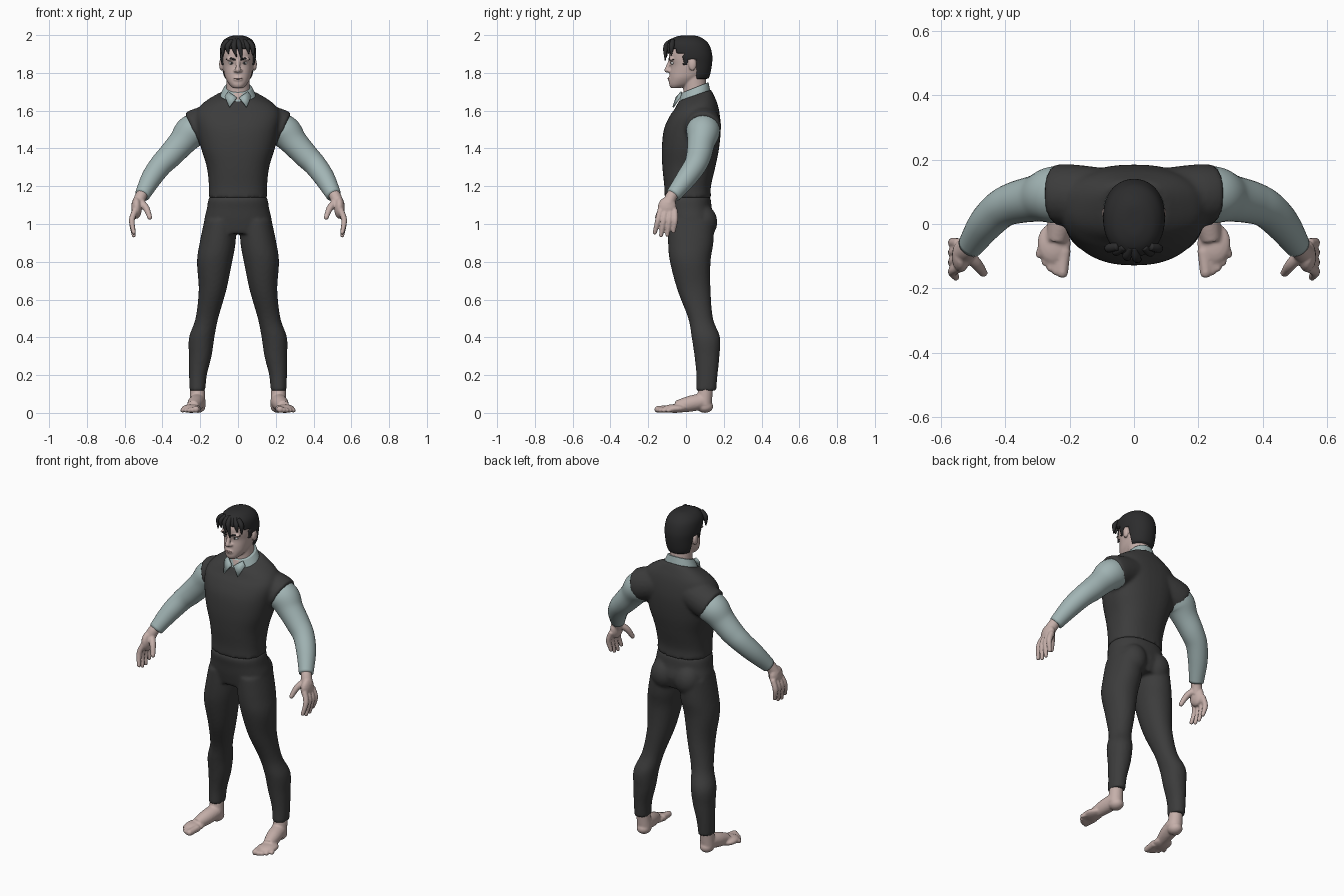
import bpy, bmesh, math
from mathutils import Vector, Matrix


def material(name, r, g, b):
    m = bpy.data.materials.new(name)
    m.diffuse_color = (r, g, b, 1)
    return m


SKIN = material("skin", 0.56, 0.43, 0.40)
LIP = material("lip", 0.42, 0.27, 0.25)
SHIRT = material("pale teal cloth", 0.36, 0.46, 0.46)
DARK = material("charcoal cloth", 0.045, 0.045, 0.045)
HAIR = material("black hair", 0.025, 0.025, 0.026)
WHITE = material("eye white", 0.75, 0.75, 0.75)


def spline(rows, k=6):
    """Catmull-Rom interpolation through rows of numbers."""
    out = []
    for i in range(len(rows) - 1):
        a, b, c, d = rows[max(i - 1, 0)], rows[i], rows[i + 1], rows[min(i + 2, len(rows) - 1)]
        for j in range(k):
            t = j / k
            out.append([0.5 * (2 * q + (r - p) * t + (2 * p - 5 * q + 4 * r - s) * t * t
                               + (3 * q - p - 3 * r + s) * t ** 3) for p, q, r, s in zip(a, b, c, d)])
    return out + [list(rows[-1])]


def skin_rings(bm, rings):
    rings = [[bm.verts.new(p) for p in ring] for ring in rings]
    n = len(rings[0])
    for a, b in zip(rings, rings[1:]):
        for i in range(n):
            bm.faces.new((a[i], a[(i + 1) % n], b[(i + 1) % n], b[i]))
    bm.faces.new(rings[0][::-1])
    bm.faces.new(rings[-1])


def stack(bm, rows, p=2.2, n=40, side=1, k=6):
    """Horizontal sections: z, centre x, half width, front y, back y, tilt."""
    rings = []
    for z, cx, rx, yf, yb, tilt in spline(rows, k):
        cy, ry, ring = (yf + yb) / 2, (yb - yf) / 2, []
        for i in range(n):
            c, s = math.cos(math.tau * i / n), math.sin(math.tau * i / n)
            dx = rx * math.copysign(abs(c) ** (2 / p), c)
            dy = ry * math.copysign(abs(s) ** (2 / p), s)
            ring.append((side * cx + dx, cy + dy, z + tilt * dy))
        rings.append(ring)
    skin_rings(bm, rings)


def ball(bm, c, r):
    m = Matrix.Translation(c) @ Matrix.Diagonal((*r, 1))
    bmesh.ops.create_uvsphere(bm, u_segments=20, v_segments=12, radius=1, matrix=m)


def tube(bm, pts, n=20, tip=False):
    """Round limb along x, y, z, radius points."""
    path = spline(pts)
    rings = []
    for i, q in enumerate(path):
        t = Vector(path[min(i + 1, len(path) - 1)][:3]) - Vector(path[max(i - 1, 0)][:3])
        u = t.orthogonal().normalized() if i == 0 else (u - u.project(t)).normalized()
        v = t.normalized().cross(u)
        rings.append([Vector(q[:3]) + q[3] * (u * math.cos(math.tau * j / n) + v * math.sin(math.tau * j / n))
                      for j in range(n)])
    skin_rings(bm, rings)
    if tip:
        ball(bm, path[-1][:3], [path[-1][3]] * 3)


def finish(bm, name, mats, voxel=0, mirror=False, smooth=3):
    bmesh.ops.recalc_face_normals(bm, faces=bm.faces[:])
    for f in bm.faces:
        f.smooth = True
    me = bpy.data.meshes.new(name)
    bm.to_mesh(me)
    bm.free()
    ob = bpy.data.objects.new(name, me)
    bpy.context.collection.objects.link(ob)
    for m in mats:
        me.materials.append(m)
    if voxel:
        r = ob.modifiers.new("blend", 'REMESH')
        r.mode, r.voxel_size, r.use_smooth_shade = 'VOXEL', voxel, True
        s = ob.modifiers.new("soften", 'SMOOTH')
        s.factor, s.iterations = 0.5, smooth
    if mirror:
        ob.modifiers.new("mirror", 'MIRROR').use_clip = False
    return ob


# Vest with shoulder caps
bm = bmesh.new()
stack(bm, [(1.14, 0, .156, -.114, .133, 0), (1.2, 0, .154, -.115, .132, 0), (1.3, 0, .165, -.125, .155, 0),
           (1.4, 0, .195, -.128, .175, 0), (1.5, 0, .215, -.117, .184, 0), (1.57, 0, .225, -.087, .18, 0),
           (1.62, 0, .205, -.06, .168, .1), (1.655, 0, .16, -.047, .15, .22), (1.682, 0, .105, -.037, .132, .35)], 2.4)
for s in (-1, 1):
    tube(bm, [(.1 * s, .085, 1.55, .09), (.2 * s, .09, 1.52, .096), (.243 * s, .09, 1.502, .094)])
finish(bm, "vest", [DARK], .01)

# Trousers: pelvis, seat and both legs blended together
bm = bmesh.new()
stack(bm, [(1.148, 0, .148, -.107, .125, 0), (1.125, 0, .158, -.115, .132, 0), (1.08, 0, .165, -.108, .137, 0),
           (1.02, 0, .178, -.1, .15, 0), (.95, 0, .17, -.085, .13, 0)], 2.3)
for s in (-1, 1):
    ball(bm, (.08 * s, .09, 1.01), (.078, .076, .09))
    stack(bm, [(1.02, .093, .085, -.095, .15, 0), (.9, .108, .095, -.095, .145, 0), (.8, .124, .093, -.085, .13, 0),
               (.65, .135, .073, -.045, .13, 0), (.5, .165, .06, .012, .143, 0), (.4, .192, .067, .03, .18, 0),
               (.3, .2, .06, .045, .177, 0), (.2, .212, .047, .055, .167, 0), (.118, .215, .042, .053, .16, 0)],
          2.1, 32, s)
finish(bm, "trousers", [DARK], .01)

# Sleeves
bm = bmesh.new()
tube(bm, [(.19, .09, 1.515, .085), (.25, .09, 1.485, .088), (.3, .08, 1.428, .073), (.36, .068, 1.362, .066),
          (.41, .048, 1.31, .06), (.46, 0, 1.24, .054), (.507, -.068, 1.152, .04)], 32)
finish(bm, "sleeve", [SHIRT], mirror=True)

# Hands: palm, four fingers and thumb
bm = bmesh.new()
tube(bm, [(.495, -.05, 1.18, .03), (.515, -.078, 1.145, .031), (.533, -.095, 1.1, .033)])
ball(bm, (.537, -.1, 1.085), (.028, .05, .058))
for i, low in enumerate((.955, .94, .943, .962)):
    tube(bm, [(.543, -.135 + .025 * i, 1.075, .016), (.562, -.148 + .03 * i, 1.02, .0155),
              (.552, -.165 + .033 * i, low, .011)], 12, True)
tube(bm, [(.52, -.09, 1.12, .02), (.487, -.125, 1.085, .018), (.467, -.152, 1.035, .013)], 12, True)
finish(bm, "hand", [SKIN], .005, True, 2)

# Bare feet with toes
bm = bmesh.new()
tube(bm, [(.215, .107, .15, .038), (.214, .1, .09, .04), (.213, .095, .045, .042)])
ball(bm, (.212, .1, .034), (.04, .044, .034))
tube(bm, [(.213, .09, .062, .043), (.226, .02, .048, .042), (.24, -.05, .032, .032)])
ball(bm, (.248, -.06, .023), (.052, .065, .023))
for i in range(5):
    r = (.018, .014, .013, .012, .012)[i]
    tube(bm, [(.217 + .016 * i, -.08 + .004 * i, .022, r + .003),
              (.222 + .018 * i, -.15 + .0035 * i * i, r + .001, r)], 12, True)
finish(bm, "foot", [SKIN], .006, True, 2)

# Head with neck, nose, brow, chin and ears
bm = bmesh.new()
stack(bm, [(1.72, 0, .026, -.08, -.03, 0), (1.738, 0, .046, -.089, .03, 0), (1.77, 0, .065, -.088, .075, 0),
           (1.8, 0, .074, -.086, .11, 0), (1.84, 0, .081, -.081, .122, 0), (1.88, 0, .084, -.09, .128, 0),
           (1.92, 0, .084, -.085, .125, 0), (1.96, 0, .065, -.055, .1, 0), (1.98, 0, .03, -.02, .06, 0)], 2.2)
tube(bm, [(0, .05, 1.65, .066), (0, .047, 1.72, .062), (0, .04, 1.8, .062)], 32)
tube(bm, [(0, -.082, 1.868, .01), (0, -.094, 1.835, .012), (0, -.101, 1.815, .014)], 12, True)
ball(bm, (0, -.083, 1.768), (.026, .013, .016))
for s in (-1, 1):
    ball(bm, (.014 * s, -.088, 1.811), (.01, .012, .008))
    ball(bm, (.034 * s, -.076, 1.873), (.03, .013, .01))
    ball(bm, (.088 * s, .034, 1.845), (.012, .021, .034))
finish(bm, "head", [SKIN], .005, smooth=2)

# Eyes, brows and lips
bm = bmesh.new()
ball(bm, (.034, -.068, 1.852), (.015, .013, .008))
finish(bm, "eye", [WHITE], mirror=True)
bm = bmesh.new()
ball(bm, (.034, -.078, 1.852), (.006, .005, .006))
tube(bm, [(.014, -.09, 1.868, .004), (.038, -.086, 1.876, .005), (.062, -.066, 1.87, .003)], 8)
finish(bm, "iris_and_brow", [HAIR], mirror=True)
bm = bmesh.new()
ball(bm, (0, -.089, 1.77), (.022, .01, .005))
finish(bm, "lips", [LIP])


# Hair cap: everything under the hairline is tucked inside the head
def hairline(y):
    for limit, z in ((-.055, 1.925), (-.02, 1.9), (.008, 1.838), (.058, 1.872)):
        if y < limit:
            return z
    return 1.77


bm = bmesh.new()
stack(bm, [(1.755, 0, .06, -.03, .112, 0), (1.79, 0, .079, -.045, .127, 0), (1.85, 0, .09, -.078, .138, 0),
           (1.9, 0, .096, -.096, .138, 0), (1.95, 0, .09, -.1, .122, 0), (1.98, 0, .068, -.077, .092, 0),
           (1.995, 0, .036, -.04, .06, 0), (1.998, 0, .008, .0, .02, 0)], 2.15, 72, k=9)
for v in bm.verts:
    if v.co.z < hairline(v.co.y):
        v.co.x *= .78
        v.co.y = .03 + (v.co.y - .03) * .78
finish(bm, "hair", [HAIR])

# Loose locks over the forehead
bm = bmesh.new()
for x0, x1, x2, low in ((-.05, -.078, -.08, 1.885), (-.03, -.055, -.05, 1.9), (-.01, -.022, -.008, 1.885),
                        (.0, .008, .022, 1.865), (.03, .05, .058, 1.9), (.05, .076, .08, 1.89)):
    back = abs(x1) * .45
    tube(bm, [(x0, -.07, 1.972, .012), (x1, -.11 + back, 1.94, .014), (x2, -.113 + back, low, .003)], 10)
finish(bm, "forehead_locks", [HAIR])

# Shirt collar with an open throat, and its two points
bm = bmesh.new()
stack(bm, [(1.655, 0, .104, -.045, .132, .35), (1.69, 0, .09, -.033, .125, .38), (1.722, 0, .074, -.024, .119, .4)],
      2.1, 64, k=8)
for f in bm.faces:
    c = f.calc_center_median()
    f.material_index = int(c.y < 0.02 and abs(c.x) < (c.z - 1.655) * .7)
finish(bm, "collar", [SHIRT, SKIN])
bm = bmesh.new()
bm.faces.new([bm.verts.new(p) for p in ((.006, -.052, 1.668), (.046, -.068, 1.618), (.07, -.03, 1.675),
                                        (.05, -.024, 1.7))])
points = finish(bm, "collar_point", [SHIRT], mirror=True)
thick = points.modifiers.new("thickness", 'SOLIDIFY')
thick.thickness, thick.offset = .008, 0
